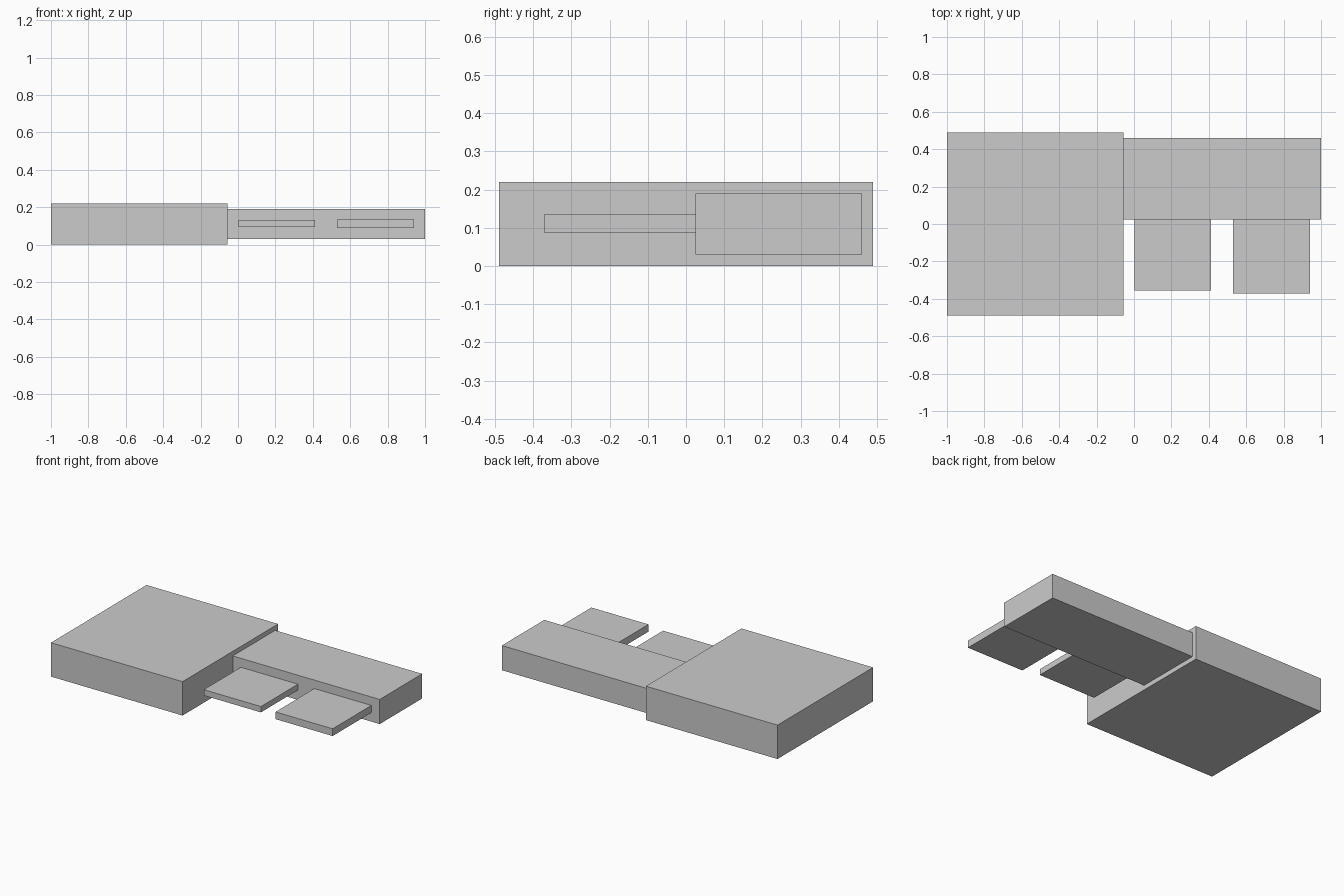
import bpy
import bmesh
from mathutils import Vector

cube = bpy.data.objects.get("Cube")
if cube:
    bpy.data.objects.remove(cube, do_unlink=True)

# Single plain grey for every part
GREY = (0.6, 0.6, 0.6, 1.0)
grey = bpy.data.materials.new("plain_grey")
grey.use_nodes = True
grey.diffuse_color = GREY
grey.node_tree.nodes["Principled BSDF"].inputs["Base Color"].default_value = GREY


def add_block(name, low, high):
    """Flat-faced box spanning two opposite corners."""
    low, high = Vector(low), Vector(high)
    bm = bmesh.new()
    bmesh.ops.create_cube(bm, size=1)
    bmesh.ops.scale(bm, vec=high - low, verts=bm.verts)
    mesh = bpy.data.meshes.new(name)
    bm.to_mesh(mesh)
    bm.free()
    mesh.materials.append(grey)
    block = bpy.data.objects.new(name, mesh)
    block.location = (low + high) / 2
    bpy.context.collection.objects.link(block)
    return block


# Large main block on the right
add_block("main_block", (-1, -0.49, 0), (-0.055, 0.49, 0.22))

# Long wing reaching left along the back
add_block("side_wing", (-0.055, 0.025, 0.03), (1, 0.46, 0.19))

# Two thin slabs projecting forward from the wing
add_block("inner_slab", (0.003, -0.355, 0.094), (0.413, 0.025, 0.132))
add_block("outer_slab", (0.53, -0.372, 0.088), (0.94, 0.025, 0.135))
